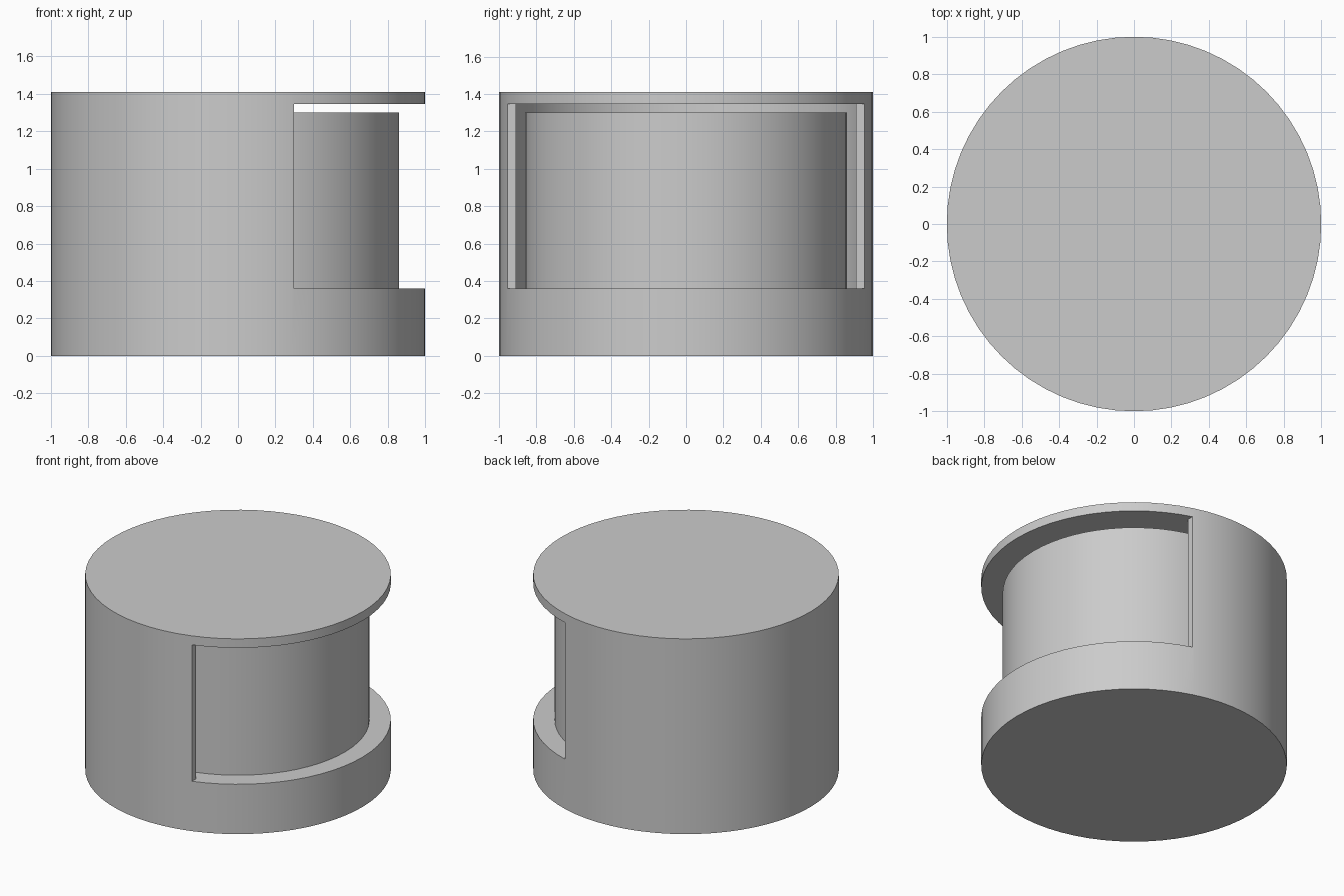
import bpy
import bmesh
from math import acos, cos, sin, pi, radians

SEGMENTS = 64
CHAMBER_FLOOR, CHAMBER_TOP = 0.36, 1.345
OPENING_X = 0.3       # the wall stops here, leaving the +x side open
WALL_INNER = 0.957

cube = bpy.data.objects.get("Cube")
if cube:
    bpy.data.objects.remove(cube, do_unlink=True)

grey = bpy.data.materials.new("plain_grey")
grey.use_nodes = True
colour = (0.6, 0.6, 0.6, 1)
grey.diffuse_color = colour
grey.node_tree.nodes["Principled BSDF"].inputs["Base Color"].default_value = colour


def prism(name, outline, bottom, top):
    """Extrude a flat outline into a solid."""
    bm = bmesh.new()
    face = bm.faces.new([bm.verts.new((x, y, bottom)) for x, y in outline])
    extruded = bmesh.ops.extrude_face_region(bm, geom=[face])["geom"]
    verts = [v for v in extruded if isinstance(v, bmesh.types.BMVert)]
    bmesh.ops.translate(bm, verts=verts, vec=(0, 0, top - bottom))
    bmesh.ops.recalc_face_normals(bm, faces=bm.faces)
    mesh = bpy.data.meshes.new(name)
    bm.to_mesh(mesh)
    bm.free()
    mesh.materials.append(grey)
    obj = bpy.data.objects.new(name, mesh)
    bpy.context.collection.objects.link(obj)
    return obj


def arc(radius, start, end, steps):
    angles = [start + (end - start) * i / steps for i in range(steps + 1)]
    return [(radius * cos(a), radius * sin(a)) for a in angles]


def circle(radius):
    return arc(radius, 0, 2 * pi, SEGMENTS)[:-1]


def activate(obj):
    bpy.ops.object.select_all(action="DESELECT")
    obj.select_set(True)
    bpy.context.view_layer.objects.active = obj


# Casing: base, curved wall and lid in one piece
casing = prism("casing", circle(1), 0, 1.41)

# Chamber cutter: round inside the wall, square where it opens
edge = acos(OPENING_X / WALL_INNER)
outline = arc(WALL_INNER, edge, 2 * pi - edge, SEGMENTS)
outline += [(OPENING_X, -1.2), (1.2, -1.2), (1.2, 1.2), (OPENING_X, 1.2)]
cutter = prism("chamber_cutter", outline, CHAMBER_FLOOR, CHAMBER_TOP)
cutter.hide_render = True

activate(casing)
cut = casing.modifiers.new("chamber", "BOOLEAN")
cut.operation = "DIFFERENCE"
cut.solver = "EXACT"
cut.object = cutter
bpy.ops.object.modifier_apply(modifier=cut.name)
bpy.data.objects.remove(cutter, do_unlink=True)

# Inner drum standing on the base, just short of the lid
drum = prism("inner_drum", circle(0.86), CHAMBER_FLOOR, 1.3)

for part in (casing, drum):
    activate(part)
    bpy.ops.object.shade_smooth_by_angle(angle=radians(30))
